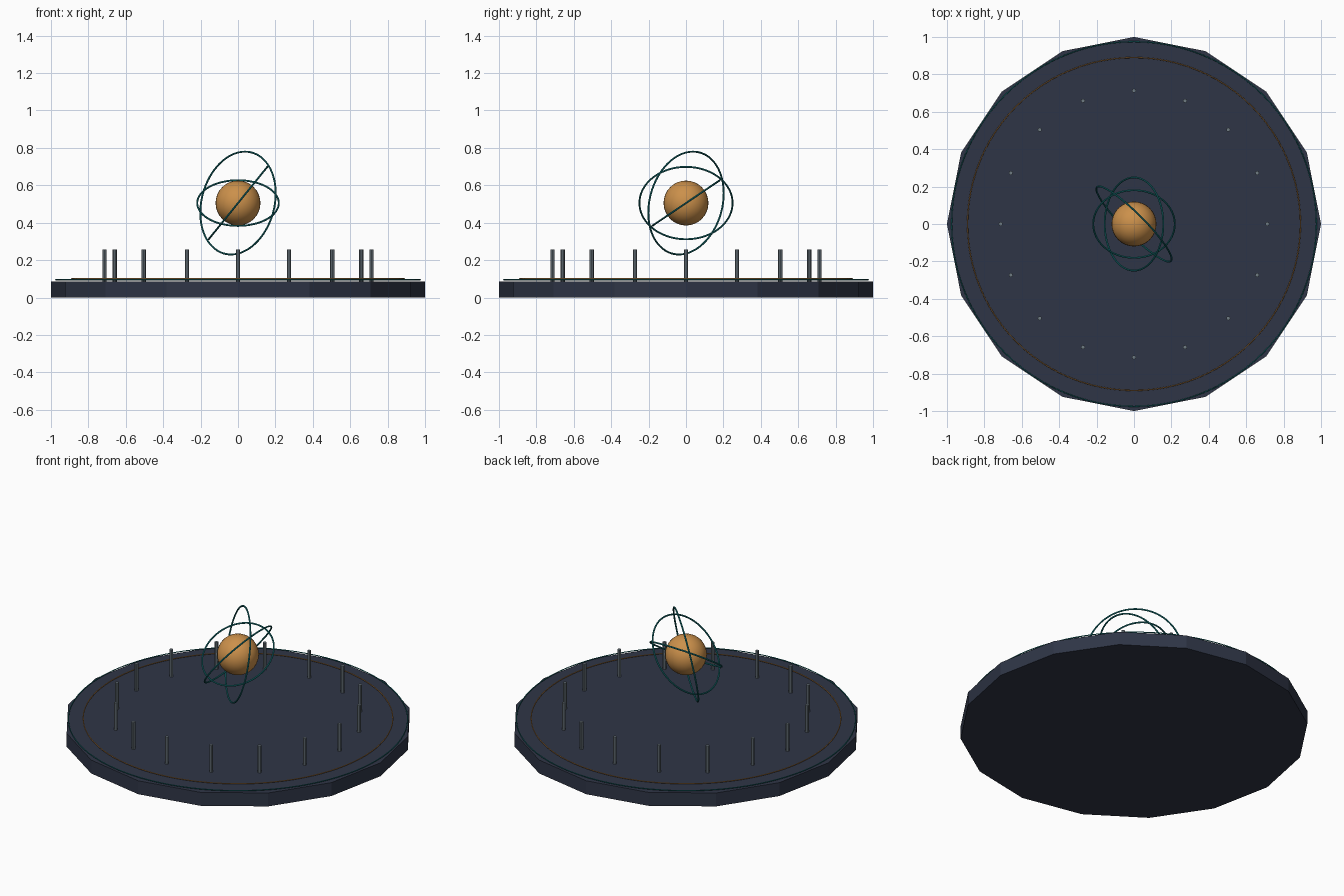
import bpy
from math import pi, cos, sin, radians

cube = bpy.data.objects.get("Cube")
if cube:
    bpy.data.objects.remove(cube, do_unlink=True)


def material(name, rgb):
    m = bpy.data.materials.new(name)
    m.use_nodes = True
    m.diffuse_color = (*rgb, 1)
    m.node_tree.nodes["Principled BSDF"].inputs["Base Color"].default_value = (*rgb, 1)
    return m


navy = material("dark navy", (0.028, 0.036, 0.062))
teal = material("teal", (0.01, 0.2, 0.21))
amber = material("amber", (0.6, 0.28, 0.07))
steel = material("steel grey", (0.16, 0.2, 0.23))


def finish(name, mat, smooth=True):
    ob = bpy.context.object
    ob.name = ob.data.name = name
    ob.data.materials.append(mat)
    if smooth:
        bpy.ops.object.shade_smooth_by_angle(angle=radians(40))
    return ob


def ring(name, radius, thickness, z, mat, rotation=(0, 0, 0)):
    bpy.ops.mesh.primitive_torus_add(
        major_radius=radius, minor_radius=thickness, major_segments=96,
        minor_segments=8, location=(0, 0, z), rotation=rotation)
    return finish(name, mat)


# Sixteen-sided platform
TOP = 0.085
SIDES = 16
bpy.ops.mesh.primitive_cylinder_add(vertices=SIDES, radius=1, depth=TOP,
                                    location=(0, 0, TOP / 2))
finish("platform", navy, smooth=False)

# Thin rings hovering just above the platform
ring("outer_trim_ring", 0.975, 0.003, 0.095, teal)
ring("inner_trim_ring", 0.89, 0.003, 0.1, amber)

# Circle of slim posts
POST = 0.172
for i in range(SIDES):
    a = 2 * pi * i / SIDES
    bpy.ops.mesh.primitive_cylinder_add(
        vertices=8, radius=0.011, depth=POST,
        location=(0.713 * cos(a), 0.713 * sin(a), TOP + POST / 2))
    finish(f"post_{i + 1}", steel, smooth=False)

# Floating core and its three tilted orbit rings
CORE_Z = 0.505
bpy.ops.mesh.primitive_uv_sphere_add(segments=32, ring_count=16, radius=0.12,
                                     location=(0, 0, CORE_Z))
finish("core", amber)
ring("small_orbit_ring", 0.218, 0.005, CORE_Z, teal, (radians(34), 0, 0))
ring("middle_orbit_ring", 0.249, 0.005, CORE_Z, teal, (0, radians(-51), 0))
ring("large_orbit_ring", 0.28, 0.005, CORE_Z, teal, (radians(79), 0, radians(-45)))
